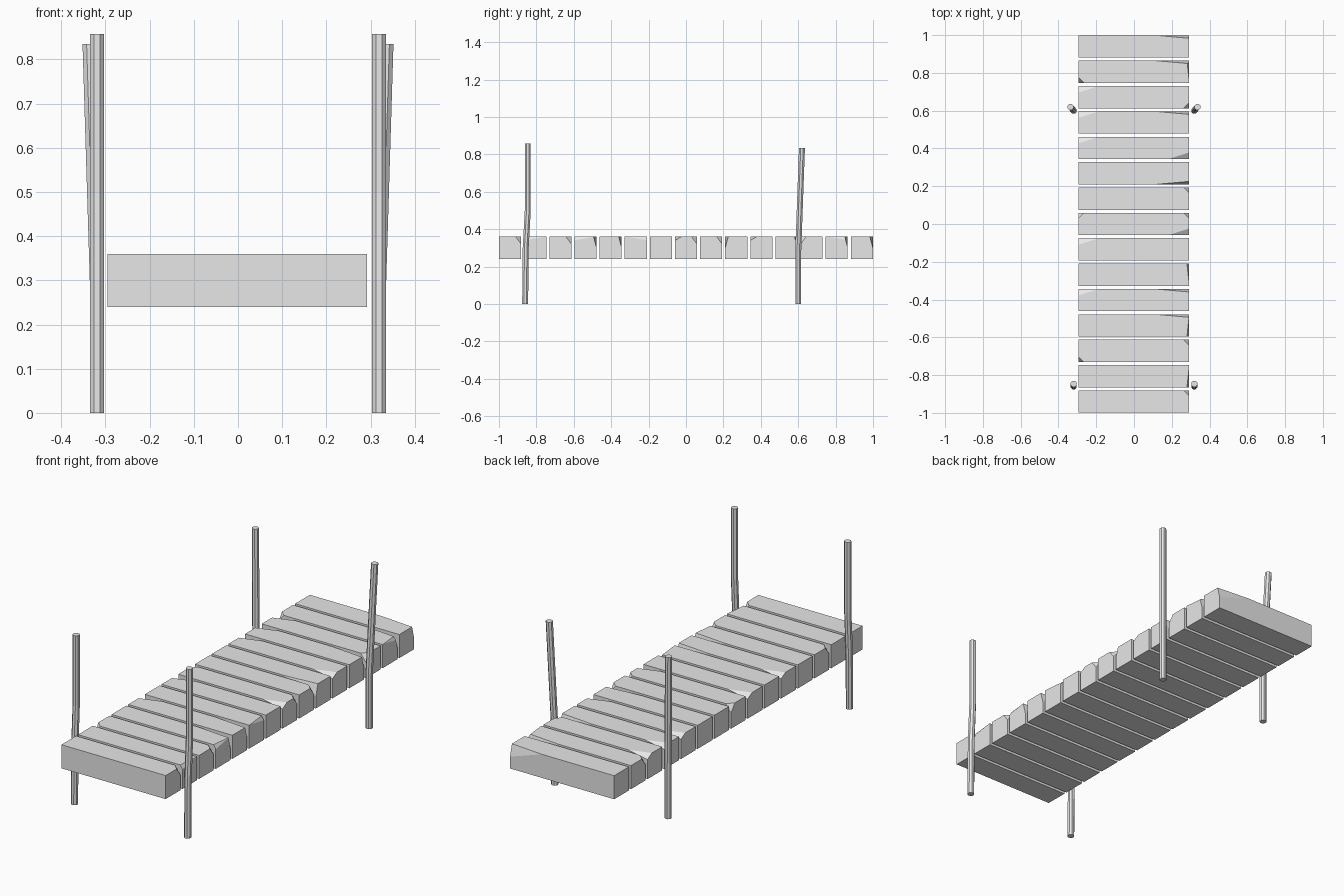
import bpy, bmesh, math
from mathutils import Vector, Matrix

if "Cube" in bpy.data.objects:
    bpy.data.objects.remove(bpy.data.objects["Cube"])

wood = bpy.data.materials.new("pale_grey")
wood.diffuse_color = (0.8, 0.8, 0.8, 1)
wood.use_nodes = True
wood.node_tree.nodes["Principled BSDF"].inputs["Base Color"].default_value = wood.diffuse_color

X0, X1 = -0.295, 0.292      # plank ends
Z0, Z1 = 0.24, 0.36         # plank underside and top
COUNT, PITCH, WIDTH = 15, 0.1343, 0.118

# Kinds of wear on a top corner: length, width, depth of the missing piece
SLIVER = Vector((.18, .016, .06))
NICK = Vector((.03, .03, .04))
FACET = Vector((.11, .035, .02))
WORN_END = Vector((.012, .11, .02))

# Which planks carry each kind of wear, grouped by corner (x side, y side)
WEAR = [
    (SLIVER, 1, 1, (3, 4, 11, 13, 14)),
    (SLIVER, 1, -1, (9,)),
    (NICK, 1, 1, (0, 2, 7, 8)),
    (NICK, 1, -1, (12,)),
    (NICK, -1, -1, (2, 13)),
    (FACET, -1, 1, (4, 6, 10, 11, 12)),
    (FACET, 1, -1, (7, 10)),
    (NICK, -1, 1, (7,)),
    (WORN_END, 1, -1, (1, 3)),
    (WORN_END, 1, 1, (5, 13)),
]


def make_object(bm, name):
    bmesh.ops.recalc_face_normals(bm, faces=bm.faces)
    mesh = bpy.data.meshes.new(name)
    bm.to_mesh(mesh)
    bm.free()
    mesh.materials.append(wood)
    obj = bpy.data.objects.new(name, mesh)
    bpy.context.collection.objects.link(obj)
    return obj


def chip(bm, corner, sx, sy, size):
    """Slice a corner off and close the cut."""
    bmesh.ops.bisect_plane(
        bm, geom=bm.verts[:] + bm.edges[:] + bm.faces[:],
        plane_co=corner - Vector((sx * size.x, 0, 0)),
        plane_no=Vector((sx / size.x, sy / size.y, 1 / size.z)).normalized(),
        clear_outer=True)
    bmesh.ops.holes_fill(bm, edges=[e for e in bm.edges if e.is_boundary], sides=0)


def make_plank(i):
    y = (i - (COUNT - 1) / 2) * PITCH
    bm = bmesh.new()
    bmesh.ops.create_cube(bm, size=1)
    bmesh.ops.scale(bm, verts=bm.verts, vec=(X1 - X0, WIDTH, Z1 - Z0))
    bmesh.ops.translate(bm, verts=bm.verts, vec=((X0 + X1) / 2, y, (Z0 + Z1) / 2))
    for size, sx, sy, planks in WEAR:
        if i in planks:
            corner = Vector((X1 if sx > 0 else X0, y + sy * WIDTH / 2, Z1))
            chip(bm, corner, sx, sy, size)
    make_object(bm, f"plank_{i + 1}")


def make_post(name, path, radius=0.0172):
    """Octagonal rings along a slightly crooked path, mirrored to the other side."""
    bm = bmesh.new()
    rings = []
    for p in path:
        ring = bmesh.ops.create_circle(
            bm, segments=8, radius=radius,
            matrix=Matrix.Translation(p) @ Matrix.Rotation(math.pi / 8, 4, 'Z'))["verts"]
        rings.append(ring)
    for a, b in zip(rings, rings[1:]):
        for k in range(8):
            n = (k + 1) % 8
            bm.faces.new((a[k], a[n], b[n], b[k]))
    bm.faces.new(rings[0][::-1])
    bm.faces.new(rings[-1])
    post = make_object(bm, name)
    post.modifiers.new("other_side", 'MIRROR').use_axis[0] = True


for i in range(COUNT):
    make_plank(i)

make_post("front_posts", [(.319, -.86, 0), (.319, -.857, .30),
                          (.319, -.846, .50), (.319, -.846, .857)])
make_post("rear_posts", [(.319, .60, 0), (.319, .60, .28), (.336, .62, .835)])
